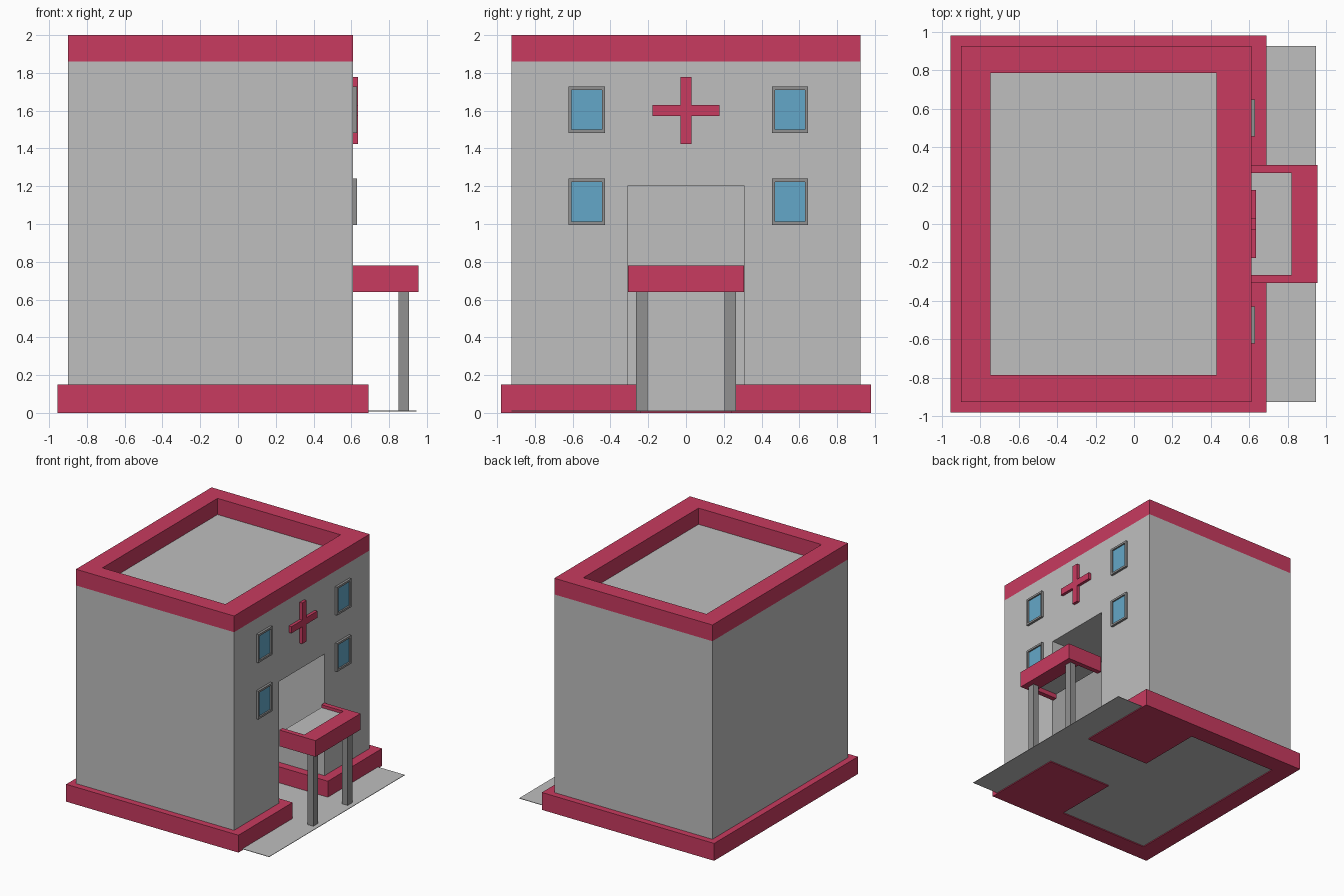
import bpy
import bmesh

cube = bpy.data.objects.get("Cube")
if cube:
    bpy.data.objects.remove(cube, do_unlink=True)


def material(name, rgb):
    mat = bpy.data.materials.new(name)
    mat.use_nodes = True
    mat.diffuse_color = (*rgb, 1)
    mat.node_tree.nodes["Principled BSDF"].inputs["Base Color"].default_value = (*rgb, 1)
    return mat


RED = material("crimson trim", (0.58, 0.043, 0.115))
WALL = material("pale grey", (0.52, 0.52, 0.52))
DARK = material("mid grey", (0.285, 0.285, 0.285))
GLASS = material("window blue", (0.127, 0.39, 0.58))


def place(point, axis, depth):
    """An outline lies in (y, z) when swept along x, or in (x, y) along z."""
    a, b = point
    return (depth, a, b) if axis == "x" else (a, b, depth)


def finish(name, bm, mat):
    bmesh.ops.recalc_face_normals(bm, faces=bm.faces)
    mesh = bpy.data.meshes.new(name)
    bm.to_mesh(mesh)
    bm.free()
    mesh.materials.append(mat)
    obj = bpy.data.objects.new(name, mesh)
    bpy.context.collection.objects.link(obj)
    return obj


def prism(name, outline, axis, lo, hi, mat):
    bm = bmesh.new()
    rings = [[bm.verts.new(place(p, axis, d)) for p in outline] for d in (lo, hi)]
    n = len(outline)
    for ring in rings:
        bm.faces.new(ring)
    for i in range(n):
        j = (i + 1) % n
        bm.faces.new((rings[0][i], rings[0][j], rings[1][j], rings[1][i]))
    return finish(name, bm, mat)


def rect(a0, a1, b0, b1):
    return [(a0, b0), (a1, b0), (a1, b1), (a0, b1)]


def frame(name, outer, inner, axis, lo, hi, mat):
    """Rectangular ring with an open middle."""
    bm = bmesh.new()
    loops = [[bm.verts.new(place(p, axis, d)) for p in shape]
             for shape, d in ((outer, lo), (outer, hi), (inner, hi), (inner, lo))]
    for k in range(4):
        here, there = loops[k], loops[(k + 1) % 4]
        for i in range(4):
            j = (i + 1) % 4
            bm.faces.new((here[i], here[j], there[j], there[i]))
    return finish(name, bm, mat)


def mirrored(half):
    """Complete an outline that is symmetric in its second coordinate."""
    return half + [(a, -b) for a, b in reversed(half)]


FACE = 0.61      # entrance wall
BACK = 0.07      # rear of the entrance recess
FLOOR = 0.012

# Ground slab and plinth, which is open at the entrance
prism("ground_slab", rect(-0.79, 0.945, -0.925, 0.925), "z", 0.008, FLOOR, WALL)
prism("plinth", mirrored([(BACK, 0.24), (0.69, 0.24), (0.69, 0.98), (-0.955, 0.98)])[:8]
      + [(BACK, -0.82), (-0.79, -0.82), (-0.79, 0.82), (BACK, 0.82)],
      "z", 0, 0.15, RED)

# Main block: solid rear, front portion with the entrance cut out
prism("rear_block", rect(-0.9, BACK, -0.925, 0.925), "z", FLOOR, 1.86, WALL)
prism("front_block",
      [(-0.925, FLOOR), (-0.925, 1.86), (0.925, 1.86), (0.925, FLOOR),
       (0.31, FLOOR), (0.31, 1.2), (-0.31, 1.2), (-0.31, FLOOR)],
      "x", BACK, FACE, WALL)

# Roof parapet
frame("parapet", rect(-0.9, FACE, -0.925, 0.925), rect(-0.745, 0.43, -0.785, 0.785),
      "z", 1.86, 2, RED)

# Entrance canopy: three-sided rim, panel and posts
prism("canopy_rim", mirrored([(FACE, 0.265), (FACE, 0.307), (0.955, 0.307)])[:6]
      + [(0.82, -0.265), (0.82, 0.265)], "z", 0.64, 0.78, RED)
prism("canopy_panel", rect(FACE, 0.825, -0.27, 0.27), "z", 0.68, 0.755, WALL)
for side, y in (("left", 0.235), ("right", -0.235)):
    prism(f"canopy_post_{side}", rect(0.85, 0.905, y - 0.031, y + 0.031),
          "z", FLOOR, 0.64, DARK)

# Windows: raised frame around a thin pane
for side, y in (("far", 0.55), ("near", -0.525)):
    for level, z in (("upper", 1.605), ("lower", 1.118)):
        pane = rect(y - 0.08, y + 0.08, z - 0.105, z + 0.105)
        frame(f"window_frame_{level}_{side}",
              rect(y - 0.096, y + 0.096, z - 0.122, z + 0.122), pane,
              "x", FACE, 0.63, DARK)
        prism(f"window_pane_{level}_{side}", pane, "x", FACE, 0.617, GLASS)

# Wall cross
w, arm, cz = 0.029, 0.177, 1.6
cross = [(w, w), (w, arm), (-w, arm), (-w, w), (-arm, w), (-arm, -w),
         (-w, -w), (-w, -arm), (w, -arm), (w, -w), (arm, -w), (arm, w)]
prism("wall_cross", [(y, z + cz) for y, z in cross], "x", FACE, 0.635, RED)
